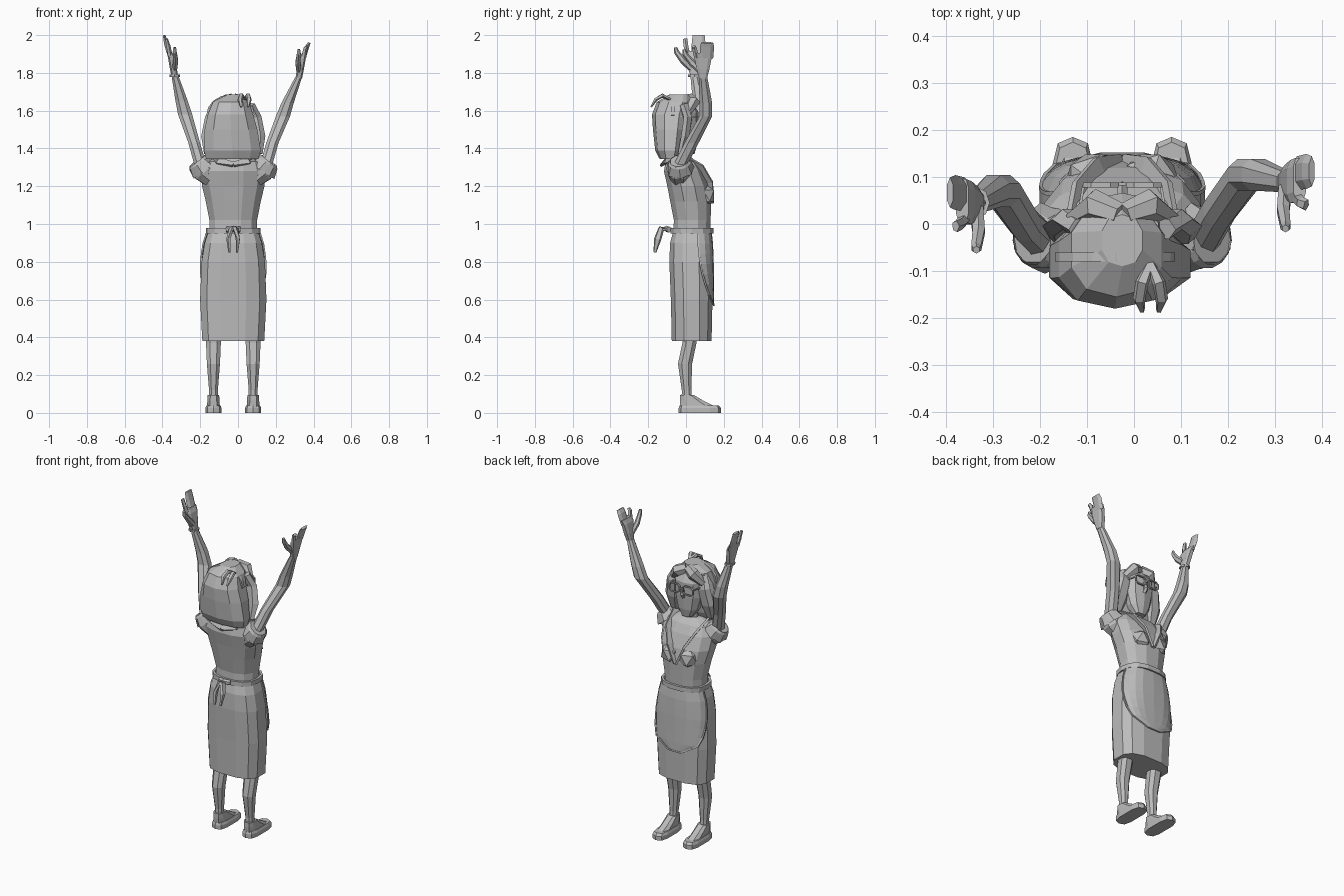
import bpy
import bmesh
from math import cos, sin, pi, copysign, sqrt
from mathutils import Vector

default_cube = bpy.data.objects.get("Cube")
if default_cube:
    bpy.data.objects.remove(default_cube, do_unlink=True)

MIDDLE = -.025   # the body stands slightly off the origin

clay = bpy.data.materials.new("plain grey")
clay.use_nodes = True
clay.diffuse_color = (.5, .5, .5, 1)
clay.node_tree.nodes["Principled BSDF"].inputs["Base Color"].default_value = clay.diffuse_color


def finish(name, bm):
    """Turn a bmesh into a flat shaded object."""
    bmesh.ops.recalc_face_normals(bm, faces=bm.faces)
    mesh = bpy.data.meshes.new(name)
    bm.to_mesh(mesh)
    bm.free()
    mesh.materials.append(clay)
    obj = bpy.data.objects.new(name, mesh)
    bpy.context.collection.objects.link(obj)
    return obj


def skin(name, loops, closed=False, capped=True):
    """Bridge successive loops of points with quads."""
    bm = bmesh.new()
    rows = [[bm.verts.new(point) for point in loop] for loop in loops]
    count = len(rows[0])
    pairs = list(zip(rows, rows[1:]))
    if closed:
        pairs.append((rows[-1], rows[0]))
    for low, high in pairs:
        for i in range(count):
            j = (i + 1) % count
            bm.faces.new((low[i], low[j], high[j], high[i]))
    if capped and not closed:
        bm.faces.new(rows[0][::-1])
        bm.faces.new(rows[-1])
    return finish(name, bm)


def rounded(ring, angle, power, grow=0):
    """Point on a boxy oval; ring holds x, y, z, half width, half depth."""
    x, y, z, half_x, half_y = ring
    c, s = cos(angle), sin(angle)
    return Vector((x + (half_x + grow) * copysign(abs(c) ** power, c),
                   y + (half_y + grow) * copysign(abs(s) ** power, s), z))


def loft(name, rings, sides=10, power=.85):
    return skin(name, [[rounded(ring, 2 * pi * (i + .5) / sides, power)
                        for i in range(sides)] for ring in rings])


def tube(name, points, wide, thick, sides=6, closed=False, side_hint=(0, 0, 1)):
    """Sweep an oval along a path; wide and thick may be lists."""
    points = [Vector(p) for p in points]
    count = len(points)
    loops = []
    for i, p in enumerate(points):
        if closed:
            along = points[(i + 1) % count] - points[i - 1]
        else:
            along = points[min(i + 1, count - 1)] - points[max(i - 1, 0)]
        across = along.cross(Vector(side_hint)).normalized()
        other = along.cross(across).normalized()
        w = wide[i] if isinstance(wide, list) else wide
        t = thick[i] if isinstance(thick, list) else thick
        loops.append([p + across * t * cos(2 * pi * (k + .5) / sides)
                      + other * w * sin(2 * pi * (k + .5) / sides) for k in range(sides)])
    return skin(name, loops, closed)


# Skirt
skirt_rings = [(MIDDLE, .03, .38, .168, .108), (MIDDLE, .03, .6, .18, .113),
               (MIDDLE, .025, .8, .172, .116), (MIDDLE, .025, .9, .155, .112),
               (MIDDLE, .03, .96, .135, .1)]
loft("skirt", skirt_rings, 12, .72)


def skirt_point(z, angle, grow):
    for low, high in zip(skirt_rings, skirt_rings[1:]):
        if z <= high[2] or high is skirt_rings[-1]:
            t = (z - low[2]) / (high[2] - low[2])
            ring = [a + (b - a) * t for a, b in zip(low, high)]
            return rounded(ring, angle, .72, grow)


# Apron: a rounded patch wrapped on the front of the skirt, with a hem
apron_top, apron_drop, columns = .95, .38, 8
bm = bmesh.new()
rows, left_hem, right_hem = [], [], []
for step in range(8):
    t = step / 7
    z = apron_top - apron_drop * t
    spread = 1.35 * sqrt(max(1 - t ** 2.5, .01))
    row = [skirt_point(z, pi / 2 + spread * (2 * k / columns - 1), .006)
           for k in range(columns + 1)]
    left_hem.append(row[0])
    right_hem.append(row[-1])
    rows.append([bm.verts.new(p) for p in row])
for high, low in zip(rows, rows[1:]):
    for k in range(columns):
        bm.faces.new((high[k], low[k], low[k + 1], high[k + 1]))
finish("apron", bm)
tube("apron_hem", left_hem + right_hem[::-1], .006, .006, 4, side_hint=(0, 1, .1))

# Bodice and bust
loft("bodice", [(MIDDLE, .03, .95, .13, .1), (MIDDLE, .033, 1.02, .13, .1),
                (MIDDLE, .025, 1.12, .15, .112), (MIDDLE, .01, 1.2, .17, .112),
                (MIDDLE, -.015, 1.28, .175, .105), (MIDDLE, -.025, 1.33, .15, .085),
                (MIDDLE, -.03, 1.36, .07, .05)], 12)
for side, label in ((-1, "right"), (1, "left")):
    bm = bmesh.new()
    bmesh.ops.create_icosphere(bm, subdivisions=1, radius=.068)
    bmesh.ops.translate(bm, verts=bm.verts, vec=(MIDDLE + side * .06, .09, 1.15))
    finish(label + "_bust", bm)

# Belt and the bow tied behind it
belt = [rounded((MIDDLE, .032, .965, .138, .108), 2 * pi * i / 14, .8) for i in range(14)]
tube("belt", belt, .02, .01, 4, closed=True)
for side, label in ((-1, "right"), (1, "left")):
    tube(label + "_belt_tail",
         [(MIDDLE, -.08, .97), (MIDDLE + side * .012, -.13, .975),
          (MIDDLE + side * .025, -.15, .92), (MIDDLE + side * .02, -.165, .85)],
         [.012, .02, .02, .008], [.01, .012, .012, .006], 5, side_hint=(0, 1, .3))
tube("belt_knot", [(MIDDLE - .035, -.09, .97), (MIDDLE, -.105, .975),
                   (MIDDLE + .035, -.09, .97)], .016, .014)

# Collar, sleeves, frills
for side, label in ((-1, "right"), (1, "left")):
    def out(x, y, z):
        return (MIDDLE + side * x, y, z)
    tube(label + "_collar", [out(.005, .14, 1.11), out(.05, .125, 1.22), out(.09, .075, 1.3),
                             out(.11, -.03, 1.36), out(.08, -.105, 1.335), out(0, -.125, 1.315)],
         [.01, .025, .03, .03, .025, .02], .009, 4, side_hint=(side * .5, .6, .5))
    tube(label + "_sleeve", [out(.1, -.03, 1.23), out(.15, -.035, 1.28), out(.19, -.035, 1.33)],
         [.05, .068, .055], [.05, .065, .05], 8)
    # Zigzag frill around the sleeve opening
    axis = Vector((side * .6, -.1, .8)).normalized()
    u = axis.cross(Vector((0, 1, 0))).normalized()
    v = axis.cross(u)
    hub = Vector(out(.185, -.035, 1.325))
    loops = []
    for reach, drop in ((.05, .012), (.06, 0), (.066, -.05), (.05, -.02)):
        loop = []
        for i in range(14):
            r = reach + (.012 if i % 2 and drop < 0 else 0)
            a = 2 * pi * i / 14
            loop.append(hub + u * r * cos(a) + v * r * sin(a) + axis * drop)
        loops.append(loop)
    skin(label + "_sleeve_frill", loops, closed=True)

# Arms: the two are posed a little differently
arms = {
    "right": [(-.195, -.035, 1.3, .035, .04), (-.232, 0, 1.43, .033, .038),
              (-.28, .07, 1.58, .04, .036), (-.298, .07, 1.65, .035, .036),
              (-.335, .045, 1.79, .019, .024)],
    "left": [(.145, -.035, 1.3, .035, .04), (.182, .03, 1.43, .035, .04),
             (.238, .105, 1.57, .04, .036), (.262, .105, 1.64, .035, .036),
             (.322, .09, 1.78, .019, .024)]}
for label, rings in arms.items():
    side = 1 if label == "left" else -1
    loft(label + "_arm", rings, 8)
    wx, wy, wz = rings[-1][:3]

    def at(x, y, z):
        return (wx + side * x, wy + y, wz + z)
    # Palm, joined fingers, separate index finger, thumb
    loft(label + "_palm", [at(0, 0, -.01) + (.018, .022), at(.008, 0, .04) + (.02, .036),
                           at(.02, 0, .1) + (.018, .048), at(.03, .005, .125) + (.014, .048)], 8, .6)
    tall = .21 if side < 0 else .18
    tube(label + "_fingers", [at(.025, .018, .1), at(.045, .022, .16), at(.056, .022, tall)],
         [.036, .037, .032], [.014, .012, .008], 6, side_hint=(0, 1, 0))
    tube(label + "_index_finger", [at(.025, -.034, .1), at(.034, -.045, .15), at(.044, -.05, tall - .02)],
         .013, [.014, .012, .008], 5, side_hint=(0, 1, 0))
    tube(label + "_thumb", [at(0, -.015, .035), at(-.005, -.06, .075), at(0, -.095, .12),
                            at(0, -.1, .145)],
         [.02, .018, .014, .008], [.016, .015, .012, .008], 6, side_hint=(0, 1, 0))

# Bracelet on the right wrist
tube("bracelet", [rounded((-.335, .045, 1.785, .024, .03), pi * i / 4, 1) for i in range(8)],
     .008, .006, 4, closed=True)

# Legs and shoes
for side, label in ((-1, "right"), (1, "left")):
    x = MIDDLE + side * .105
    loft(label + "_leg", [(x, .005, .06, .026, .03), (x, .003, .12, .025, .027),
                          (x, -.005, .26, .037, .04), (x, .018, .37, .042, .04),
                          (x, .02, .42, .045, .042)], 8)
    loft(label + "_shoe_sole", [(x, .073, 0, .044, .112), (x, .073, .025, .044, .112),
                                (x, .07, .04, .038, .104)], 10, .6)
    loft(label + "_shoe_upper", [(x, .06, .035, .036, .095), (x, .03, .065, .034, .065),
                                 (x, .005, .095, .032, .038)], 8, .7)

# Neck, face, nose
loft("neck", [(MIDDLE, -.03, 1.3, .05, .045), (MIDDLE, -.025, 1.45, .045, .045)], 8)
loft("face", [(MIDDLE, .02, 1.37, .035, .025), (MIDDLE, 0, 1.42, .07, .058),
              (MIDDLE, -.01, 1.5, .092, .075), (MIDDLE, -.01, 1.59, .095, .076),
              (MIDDLE, -.02, 1.64, .08, .06)], 10)
tube("nose", [(MIDDLE, .06, 1.57), (MIDDLE, .075, 1.52), (MIDDLE, .06, 1.5)],
     .012, [.006, .016, .012], 5, side_hint=(1, 0, 0))

# Hair: a full bob behind the face, side locks and a swept fringe
loft("hair", [(-.03, -.085, 1.345, .145, .055), (-.03, -.085, 1.39, .157, .078),
              (-.037, -.08, 1.5, .146, .095), (-.04, -.075, 1.58, .125, .105),
              (-.037, -.055, 1.645, .1, .1), (-.025, -.035, 1.685, .045, .055)], 10)
for side, label in ((-1, "right"), (1, "left")):
    tube(label + "_side_lock", [(MIDDLE + side * .085, -.01, 1.63), (MIDDLE + side * .105, .01, 1.56),
                                (MIDDLE + side * .12, -.005, 1.46), (MIDDLE + side * .125, -.03, 1.37)],
         [.03, .045, .05, .03], [.025, .025, .025, .015], 6, side_hint=(1, 0, 0))
    tube(label + "_fringe", [(MIDDLE + side * .005, .02, 1.665), (MIDDLE + side * .055, .04, 1.645),
                             (MIDDLE + side * .1, .01, 1.59)],
         [.025, .035, .02], [.03, .035, .025], 6, side_hint=(0, 1, 0))

# Hair band and bow
tube("hair_band", [(-.04 + .122 * cos(a), -.07, 1.575 + .105 * sin(a))
                   for a in (pi * i / 8 for i in range(9))], .014, .008, 4, side_hint=(0, 1, 0))
for side, label in ((-1, "right"), (1, "left")):
    tube(label + "_hair_bow_tail", [(.035, -.085, 1.66), (.035 + side * .018, -.125, 1.68),
                                    (.035 + side * .024, -.16, 1.66), (.035 + side * .018, -.185, 1.62)],
         [.01, .015, .014, .006], [.008, .012, .01, .005], 5, side_hint=(1, 0, 0))

# Glasses: two square rims, bridge and temples
for side, label in ((-1, "right"), (1, "left")):
    cx = MIDDLE + side * .046
    rim = [rounded((cx, 1.555, .083, .036, .027), pi * i / 4 + pi / 8, .6) for i in range(8)]
    tube(label + "_glasses_rim", [(p.x, p.z, p.y) for p in rim], .007, .005, 4,
         closed=True, side_hint=(0, 1, 0))
    tube(label + "_glasses_temple", [(cx + side * .036, .083, 1.565), (cx + side * .055, -.03, 1.57)],
         .005, .004, 4)
tube("glasses_bridge", [(MIDDLE - .014, .085, 1.56), (MIDDLE + .014, .085, 1.56)], .005, .005, 4)
